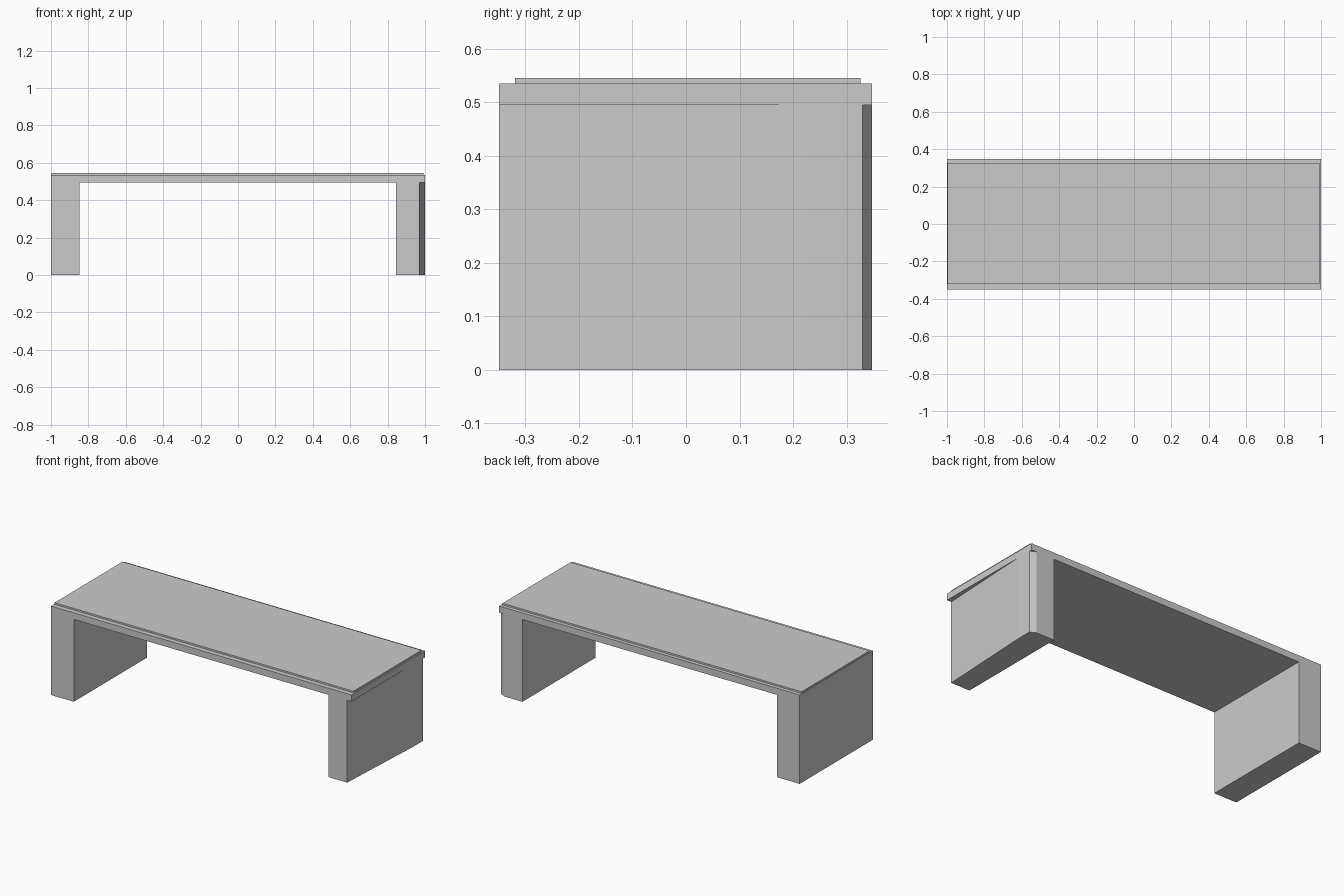
import bpy
import bmesh

cube = bpy.data.objects.get("Cube")
if cube:
    bpy.data.objects.remove(cube, do_unlink=True)

# One plain grey for the whole bench
grey = bpy.data.materials.new("plain_grey")
grey.use_nodes = True
colour = (0.6, 0.6, 0.6, 1)
grey.diffuse_color = colour
grey.node_tree.nodes["Principled BSDF"].inputs["Base Color"].default_value = colour


def prism(name, outline, bottom, top):
    """Extrude a counter-clockwise plan outline from bottom to top."""
    bm = bmesh.new()
    face = bm.faces.new([bm.verts.new((x, y, bottom)) for x, y in outline])
    result = bmesh.ops.extrude_face_region(bm, geom=[face])
    verts = [v for v in result["geom"] if isinstance(v, bmesh.types.BMVert)]
    bmesh.ops.translate(bm, verts=verts, vec=(0, 0, top - bottom))
    bmesh.ops.recalc_face_normals(bm, faces=bm.faces)
    mesh = bpy.data.meshes.new(name)
    bm.to_mesh(mesh)
    bm.free()
    mesh.materials.append(grey)
    obj = bpy.data.objects.new(name, mesh)
    bpy.context.collection.objects.link(obj)
    return obj


def rectangle(x0, x1, y0, y1):
    return [(x0, y0), (x1, y0), (x1, y1), (x0, y1)]


FRONT, BACK = -0.349, 0.348
UNDERSIDE, SLAB_TOP, SEAT_TOP = 0.495, 0.535, 0.545

# Seat slab with a thin raised panel on top
prism("seat_slab", rectangle(-1, 1, FRONT, BACK), UNDERSIDE, SLAB_TOP)
prism("seat_panel", rectangle(-0.997, 0.993, -0.32, 0.326), SLAB_TOP, SEAT_TOP)

# Right support is square; left one tapers outside and has a cut back corner
prism("right_support", rectangle(-1, -0.848, FRONT, BACK), 0, UNDERSIDE)
left_outline = [(0.845, FRONT), (0.971, FRONT), (1, 0.23),
                (1, 0.33), (0.966, BACK), (0.845, BACK)]
prism("left_support", left_outline, 0, UNDERSIDE)
